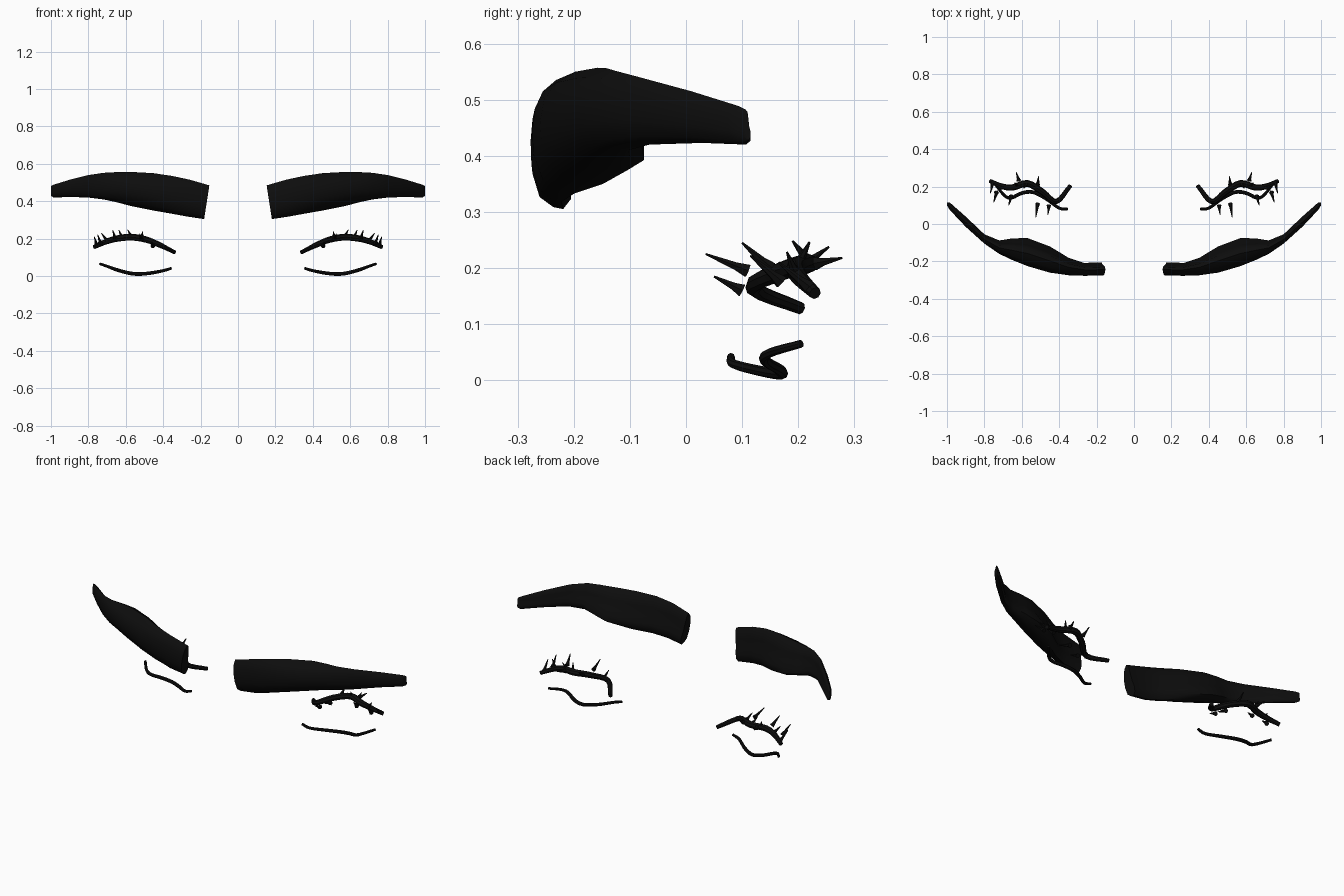
import bpy, bmesh, math
from mathutils import Vector

cube = bpy.data.objects.get("Cube")
if cube:
    bpy.data.objects.remove(cube, do_unlink=True)

black = bpy.data.materials.new("soft black")
black.use_nodes = True
black.diffuse_color = (0.004, 0.004, 0.004, 1)
black.node_tree.nodes["Principled BSDF"].inputs["Base Color"].default_value = black.diffuse_color


def finish(name, bm, angle=40):
    bmesh.ops.recalc_face_normals(bm, faces=bm.faces)
    mesh = bpy.data.meshes.new(name)
    bm.to_mesh(mesh)
    bm.free()
    mesh.materials.append(black)
    obj = bpy.data.objects.new(name, mesh)
    bpy.context.collection.objects.link(obj)
    bpy.ops.object.select_all(action='DESELECT')
    obj.select_set(True)
    bpy.context.view_layer.objects.active = obj
    bpy.ops.object.shade_smooth_by_angle(angle=math.radians(angle))
    return obj


def loft(bm, rings):
    """Skin a list of point rings and close both ends."""
    rows = [[bm.verts.new(p) for p in ring] for ring in rings]
    n = len(rows[0])
    for a, b in zip(rows, rows[1:]):
        for i in range(n):
            j = (i + 1) % n
            bm.faces.new((a[i], a[j], b[j], b[i]))
    bm.faces.new(rows[0])
    bm.faces.new(rows[-1])


def smooth_path(points, steps=4):
    """Catmull-Rom interpolation through the points."""
    p = [Vector(q) for q in points]
    p = [2 * p[0] - p[1]] + p + [2 * p[-1] - p[-2]]
    out = []
    for a, b, c, d in zip(p, p[1:], p[2:], p[3:]):
        for s in range(steps):
            t = s / steps
            out.append(0.5 * (2 * b + (c - a) * t + (2 * a - 5 * b + 4 * c - d) * t * t
                              + (3 * b - a - 3 * c + d) * t ** 3))
    return out + [p[-2]]


def tube(bm, path, radius, sides=8):
    """Round tube along a path; radius is a function of 0..1."""
    rings = []
    last = len(path) - 1
    for i, p in enumerate(path):
        tangent = (path[min(i + 1, last)] - path[max(i - 1, 0)]).normalized()
        u = tangent.cross(Vector((0, 0, 1))).normalized()
        v = u.cross(tangent)
        r = radius(i / last)
        angles = [2 * math.pi * k / sides for k in range(sides)]
        rings.append([p + r * (u * math.cos(a) + v * math.sin(a)) for a in angles])
    loft(bm, rings)


# Brow stations: x, front y, back y, bottom z, top z
BROW = [(.16, -.275, -.205, .305, .485), (.26, -.277, -.208, .318, .515),
        (.35, -.274, -.18, .333, .535), (.45, -.26, -.12, .35, .55),
        (.57, -.225, -.075, .374, .557), (.65, -.193, -.077, .395, .556),
        (.72, -.16, -.088, .41, .552), (.8, -.105, -.055, .42, .54),
        (.9, -.015, .04, .423, .515), (.985, .075, .115, .42, .489),
        (1, .1, .115, .428, .482)]
# Brow cross-section as fractions of depth and height
SECTION = [(.45, 1), (.2, .9), (.05, .75), (0, .55), (.02, .35), (.2, .12), (.55, .02),
           (.8, 0), (1, .1), (1, .27), (.85, .45), (.75, .7), (.65, .93)]

UPPER = [(.34, .205, .128), (.415, .12, .165), (.49, .172, .195), (.57, .217, .208),
         (.65, .195, .2), (.71, .203, .182), (.77, .23, .155)]
LOWER = [(.355, .08, .042), (.4, .085, .029), (.47, .135, .016), (.54, .17, .011),
         (.6, .165, .02), (.655, .14, .036), (.69, .15, .049), (.737, .205, .065)]

# Lashes: root and tip
LASHES = [((.455, .1, .16), (.46, .05, .185)), ((.515, .11, .195), (.525, .035, .225)),
          ((.515, .21, .205), (.51, .255, .238)), ((.57, .22, .21), (.59, .19, .248)),
          ((.615, .23, .208), (.63, .278, .218)), ((.62, .2, .205), (.637, .22, .246)),
          ((.655, .15, .2), (.67, .1, .245)), ((.7, .195, .19), (.73, .18, .228)),
          ((.735, .17, .175), (.75, .115, .222)), ((.755, .22, .165), (.768, .165, .21))]


def mirrored(points, side):
    return [(side * x, y, z) for x, y, z in points]


for side, label in ((1, "left"), (-1, "right")):
    # Brow, with its inner end leaning back toward the bottom
    bm = bmesh.new()
    rings = []
    for x, front, back, low, high in BROW:
        lean = .028 * max(0, 1 - (x - .16) / .2)
        rings.append([(side * (x + lean * (.75 - v)), front + (back - front) * u,
                       low + (high - low) * v) for u, v in SECTION])
    loft(bm, rings)
    finish(label + "_eyebrow", bm, 50)

    # Upper lid line, thickest in the middle
    bm = bmesh.new()
    tube(bm, smooth_path(mirrored(UPPER, side)), lambda t: .011 + .007 * math.sin(math.pi * t))
    finish(label + "_upper_lash_line", bm)

    # Lower lid line
    bm = bmesh.new()
    tube(bm, smooth_path(mirrored(LOWER, side)), lambda t: .007 + .003 * math.sin(math.pi * t))
    finish(label + "_lower_lash_line", bm)

    # Tapered lashes
    bm = bmesh.new()
    for lash in LASHES:
        root, tip = (Vector(p) for p in mirrored(lash, side))
        tube(bm, [root, root.lerp(tip, .3), tip], lambda t: .011 * (1 - t) + .002, 6)
    finish(label + "_lashes", bm)
